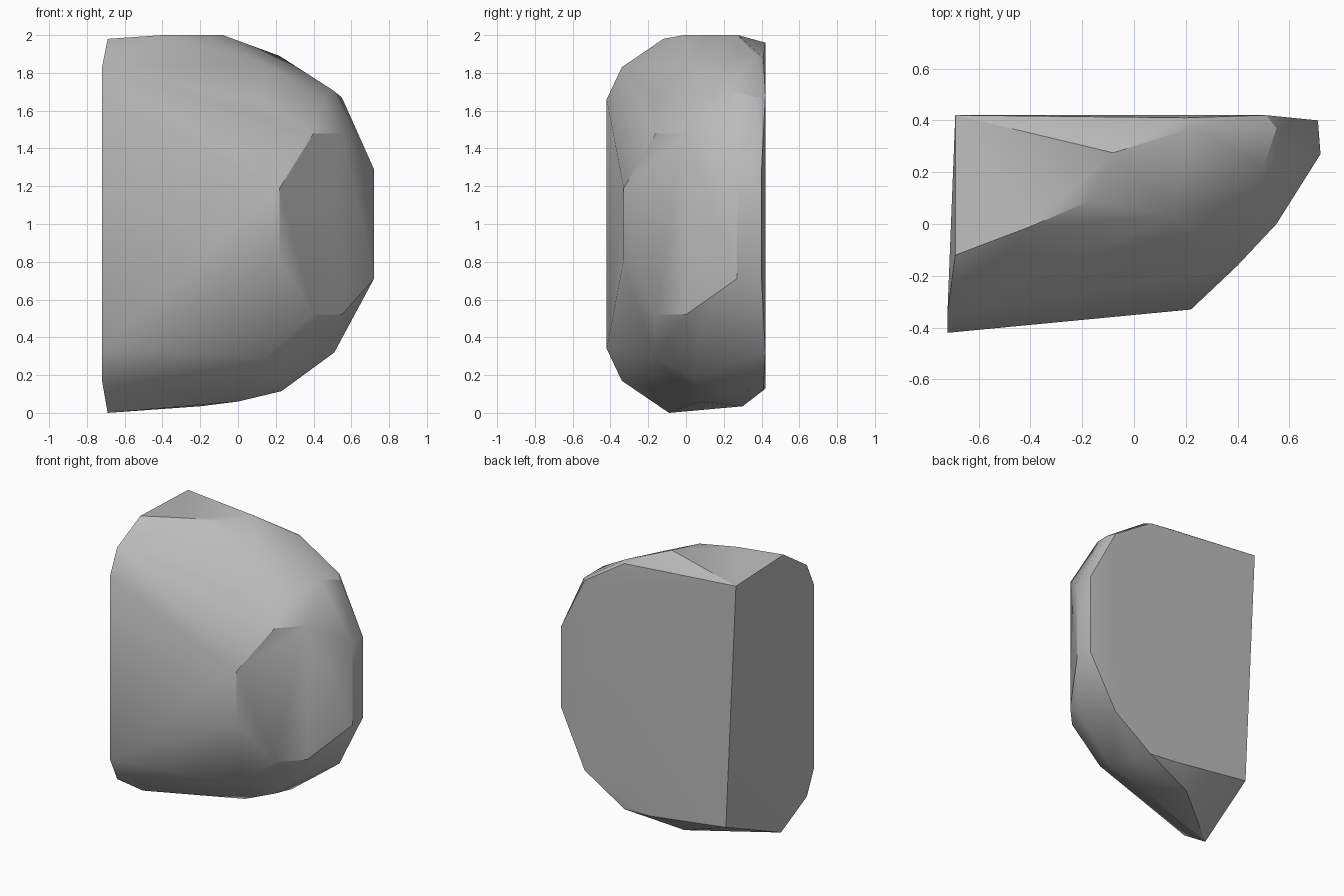
import bpy
import bmesh
import math

# Remove the default object only
default_cube = bpy.data.objects.get("Cube")
if default_cube:
    bpy.data.objects.remove(default_cube, do_unlink=True)


def make_material(name, colour):
    material = bpy.data.materials.new(name)
    material.use_nodes = True
    material.diffuse_color = colour
    shader = material.node_tree.nodes["Principled BSDF"]
    shader.inputs["Base Color"].default_value = colour
    shader.inputs["Roughness"].default_value = 0.8
    return material


def mirrored_vertically(points, middle=1.0):
    """Return the points together with their reflection about mid height."""
    return points + [(x, y, 2 * middle - z) for x, y, z in points]


# Flat cut side: corners of the broad face on the model's right
cut_side = [(-0.69, 0.42, 1.96), (-0.69, -0.12, 1.98), (-0.69, -0.09, 0.0),
            (-0.61, 0.42, 0.21)]
cut_side += mirrored_vertically([(-0.72, -0.34, 1.83), (-0.72, -0.42, 1.66)])

# Flat back: rounded half of its outline
flat_back = mirrored_vertically([(0.71, 0.40, 1.29), (0.51, 0.42, 1.68),
                                 (0.20, 0.41, 1.88)])
flat_back.append((0.0, 0.42, 0.13))

# Chipped facet on the front left corner
chipped_facet = mirrored_vertically([(0.22, -0.33, 1.19), (0.40, -0.16, 1.48),
                                     (0.55, 0.0, 1.48), (0.72, 0.27, 1.29)])

# Rounded crown and worn base
crown = [(-0.40, -0.01, 2.0), (-0.17, 0.09, 2.0), (-0.08, 0.275, 2.0),
         (0.22, 0.37, 1.89), (0.55, 0.37, 1.67), (0.50, 0.22, 1.71),
         (0.45, 0.08, 1.66), (0.13, -0.17, 1.64), (0.15, 0.03, 1.84)]
base = [(-0.20, 0.30, 0.035), (0.0, 0.08, 0.06), (0.23, 0.28, 0.115),
        (0.26, 0.05, 0.18), (0.15, -0.17, 0.30), (0.53, 0.07, 0.46)]

# Wrap all the guide points in one solid stone
shell = bmesh.new()
for point in cut_side + flat_back + chipped_facet + crown + base:
    shell.verts.new(point)
hull = bmesh.ops.convex_hull(shell, input=shell.verts)
leftovers = {item for key in ("geom_interior", "geom_unused") for item in hull[key]
             if isinstance(item, bmesh.types.BMVert)}
bmesh.ops.delete(shell, geom=list(leftovers), context="VERTS")

# Merge nearly flat triangles into broad facets
bmesh.ops.dissolve_limit(shell, angle_limit=math.radians(4),
                         verts=shell.verts, edges=shell.edges)
bmesh.ops.recalc_face_normals(shell, faces=shell.faces)

mesh = bpy.data.meshes.new("rock_chunk")
shell.to_mesh(mesh)
shell.free()
mesh.materials.append(make_material("stone grey", (0.5, 0.5, 0.5, 1.0)))

rock = bpy.data.objects.new("rock_chunk", mesh)
bpy.context.collection.objects.link(rock)

# Smooth the worn surface while keeping the cut edges crisp
bpy.ops.object.select_all(action="DESELECT")
rock.select_set(True)
bpy.context.view_layer.objects.active = rock
bpy.ops.object.shade_smooth_by_angle(angle=math.radians(32))
